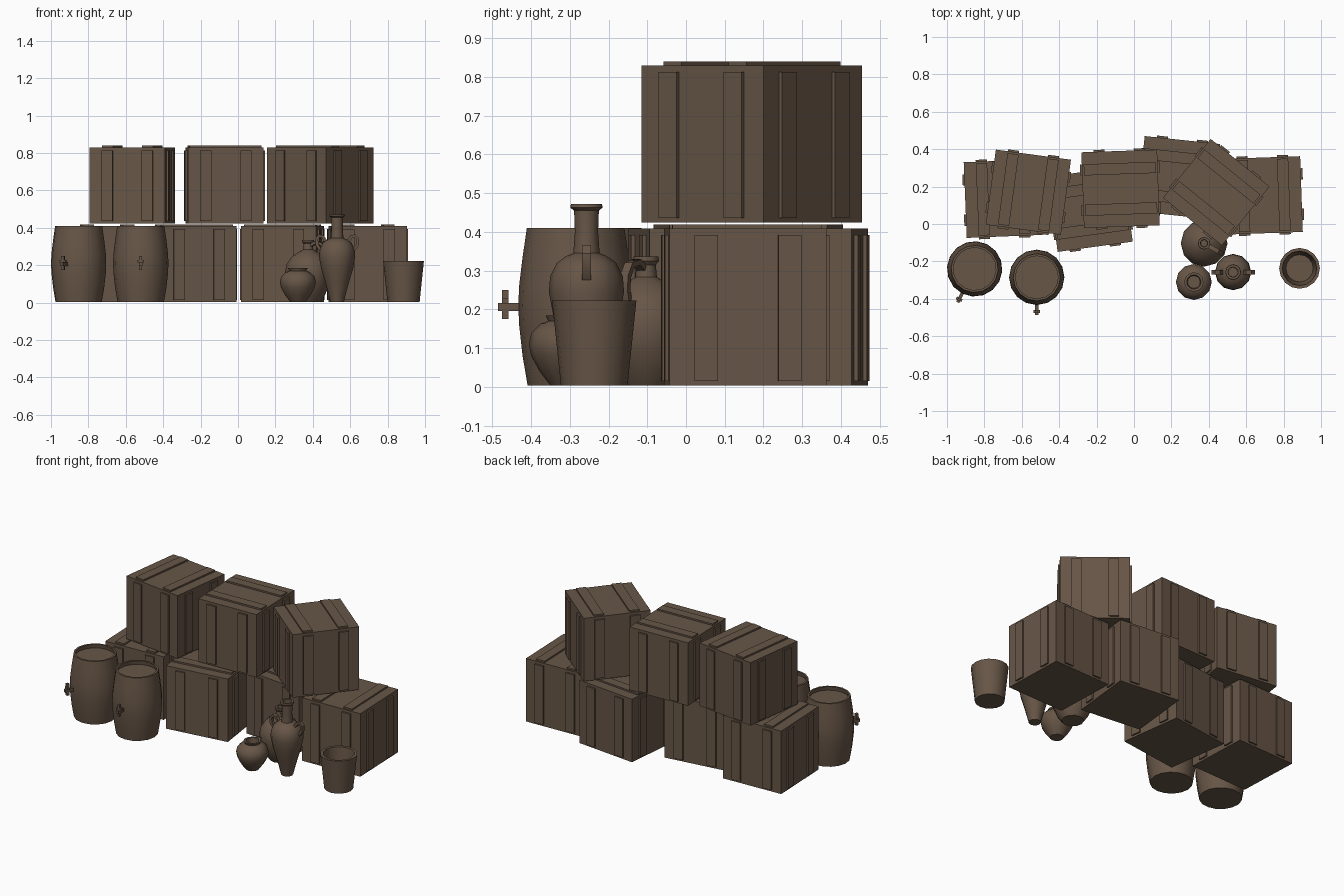
import bpy, bmesh, math
from mathutils import Matrix, Vector

if "Cube" in bpy.data.objects:
    bpy.data.objects.remove(bpy.data.objects["Cube"])

wood = bpy.data.materials.new("dark brown")
wood.diffuse_color = (0.135, 0.092, 0.062, 1)
wood.use_nodes = True
wood.node_tree.nodes["Principled BSDF"].inputs["Base Color"].default_value = wood.diffuse_color


def finish(bm, name, loc, rot=0.0, smooth=None):
    bmesh.ops.recalc_face_normals(bm, faces=bm.faces)
    me = bpy.data.meshes.new(name)
    bm.to_mesh(me)
    bm.free()
    me.materials.append(wood)
    ob = bpy.data.objects.new(name, me)
    bpy.context.collection.objects.link(ob)
    ob.location = loc
    ob.rotation_euler.z = math.radians(rot)
    if smooth:
        bpy.ops.object.select_all(action='DESELECT')
        ob.select_set(True)
        bpy.context.view_layer.objects.active = ob
        bpy.ops.object.shade_smooth_by_angle(angle=math.radians(smooth))
    return ob


def box(bm, size, centre, turn=0.0):
    m = (Matrix.Rotation(turn, 4, 'Z') @ Matrix.Translation(centre)
         @ Matrix.Diagonal((*size, 1)))
    bmesh.ops.create_cube(bm, size=1, matrix=m)


def lathe(bm, profile, sides):
    """Revolve (radius, height) points; radius 0 ends close on the axis."""
    rings = []
    for r, z in profile:
        if r == 0:
            rings.append([bm.verts.new((0, 0, z))] * sides)
        else:
            rings.append([bm.verts.new((r * math.cos(2 * math.pi * i / sides),
                                        r * math.sin(2 * math.pi * i / sides), z))
                          for i in range(sides)])
    for a, b in zip(rings, rings[1:]):
        for i in range(sides):
            j = (i + 1) % sides
            quad = list(dict.fromkeys((a[i], a[j], b[j], b[i])))
            bm.faces.new(quad)


def handle(bm, path, angle, width=0.024, thick=0.016):
    """Sweep a flat strap along (radius, height) points, in the plane at angle."""
    turn = Matrix.Rotation(math.radians(angle), 3, 'Z')
    pts = [Vector((r, 0, z)) for r, z in path]
    rings = []
    for i, p in enumerate(pts):
        t = (pts[min(i + 1, len(pts) - 1)] - pts[max(i - 1, 0)]).normalized()
        n = Vector((-t.z, 0, t.x)) * thick / 2
        s = Vector((0, width / 2, 0))
        rings.append([bm.verts.new(turn @ (p + q))
                      for q in (n + s, n - s, -n - s, -n + s)])
    for a, b in zip(rings, rings[1:]):
        for i in range(4):
            j = (i + 1) % 4
            bm.faces.new((a[i], a[j], b[j], b[i]))
    bm.faces.new(rings[0])
    bm.faces.new(rings[-1])


# Crates: a box with two slats on each wall and two on the lid
W, H = 0.405, 0.406


def crate(name, x, y, z, rot, lid_turn):
    bm = bmesh.new()
    box(bm, (W, W, H), (0, 0, H / 2))
    for k in range(4):
        for s in (-1, 1):
            box(bm, (0.06, 0.02, 0.377), (s * 0.108, -W / 2, 0.201), k * math.pi / 2)
    for s in (-1, 1):
        box(bm, (0.385, 0.06, 0.02), (0, s * 0.108, H), math.radians(lid_turn))
    finish(bm, name, (x, y, z), rot)


crate("lower_crate_far_left", -0.70, 0.136, 0.003, 2.3, 90)
crate("lower_crate_mid_left", -0.235, 0.079, 0.003, 7.8, 0)
crate("lower_crate_mid_right", 0.2375, 0.2475, 0.003, -6, 0)
crate("lower_crate_far_right", 0.693, 0.153, 0.003, 2, 90)
crate("upper_crate_left", -0.565, 0.17, 0.424, -7.7, 90)
crate("upper_crate_middle", -0.072, 0.188, 0.424, 2, 0)
crate("upper_crate_right", 0.44, 0.17, 0.424, -39, 0)


# Barrels with a recessed lid, each with a tap on the front
def barrel(name, x, y, rot):
    bm = bmesh.new()
    lathe(bm, [(0, 0.003), (0.124, 0.003), (0.137, 0.08), (0.146, 0.16),
               (0.148, 0.21), (0.146, 0.26), (0.137, 0.335), (0.126, 0.41),
               (0.114, 0.41), (0.118, 0.385), (0, 0.385)], 16)
    finish(bm, name, (x, y, 0), rot, 40)
    bm = bmesh.new()
    box(bm, (0.018, 0.065, 0.02), (0, -0.168, 0.206))    # pipe
    box(bm, (0.016, 0.016, 0.075), (0, -0.182, 0.213))   # stem and outlet
    box(bm, (0.034, 0.016, 0.014), (0, -0.182, 0.222))   # cross bar
    finish(bm, name + "_tap", (x, y, 0), rot)


barrel("barrel_left", -0.852, -0.24, -27)
barrel("barrel_right", -0.52, -0.285, 0)

# Open bucket
bm = bmesh.new()
lathe(bm, [(0, 0.003), (0.086, 0.003), (0.109, 0.223), (0.092, 0.223),
           (0.073, 0.025), (0, 0.025)], 16)
finish(bm, "bucket", (0.885, -0.237, 0), 0, 40)

# Tall two-handled jar
bm = bmesh.new()
lathe(bm, [(0, 0.003), (0.036, 0.003), (0.045, 0.04), (0.064, 0.11), (0.085, 0.18),
           (0.097, 0.245), (0.094, 0.285), (0.077, 0.32), (0.052, 0.338),
           (0.034, 0.345), (0.030, 0.40), (0.032, 0.455), (0.042, 0.463),
           (0.040, 0.472), (0.027, 0.472), (0.025, 0.36), (0, 0.36)], 12)
for a in (0, 180):
    handle(bm, [(0.06, 0.327), (0.075, 0.352), (0.095, 0.358), (0.109, 0.342),
                (0.108, 0.31), (0.088, 0.28)], a)
finish(bm, "tall_jar", (0.53, -0.257, 0), 0, 40)

# Small round pot
bm = bmesh.new()
lathe(bm, [(0, 0.003), (0.04, 0.003), (0.068, 0.04), (0.09, 0.08), (0.096, 0.11),
           (0.089, 0.14), (0.065, 0.163), (0.046, 0.17), (0.052, 0.184),
           (0.038, 0.184), (0.034, 0.15), (0, 0.15)], 12)
finish(bm, "small_pot", (0.32, -0.31, 0), 0, 40)

# Wide jug behind, with one side handle
bm = bmesh.new()
lathe(bm, [(0, 0.003), (0.065, 0.003), (0.09, 0.04), (0.116, 0.10), (0.125, 0.16),
           (0.115, 0.205), (0.088, 0.245), (0.05, 0.272), (0.028, 0.283),
           (0.025, 0.315), (0.033, 0.325), (0.032, 0.336), (0.02, 0.336),
           (0.018, 0.29), (0, 0.29)], 12)
handle(bm, [(0.022, 0.308), (0.05, 0.322), (0.085, 0.315), (0.106, 0.285),
            (0.11, 0.25), (0.1, 0.22)], -30)
finish(bm, "wide_jug", (0.375, -0.103, 0), 0, 40)
